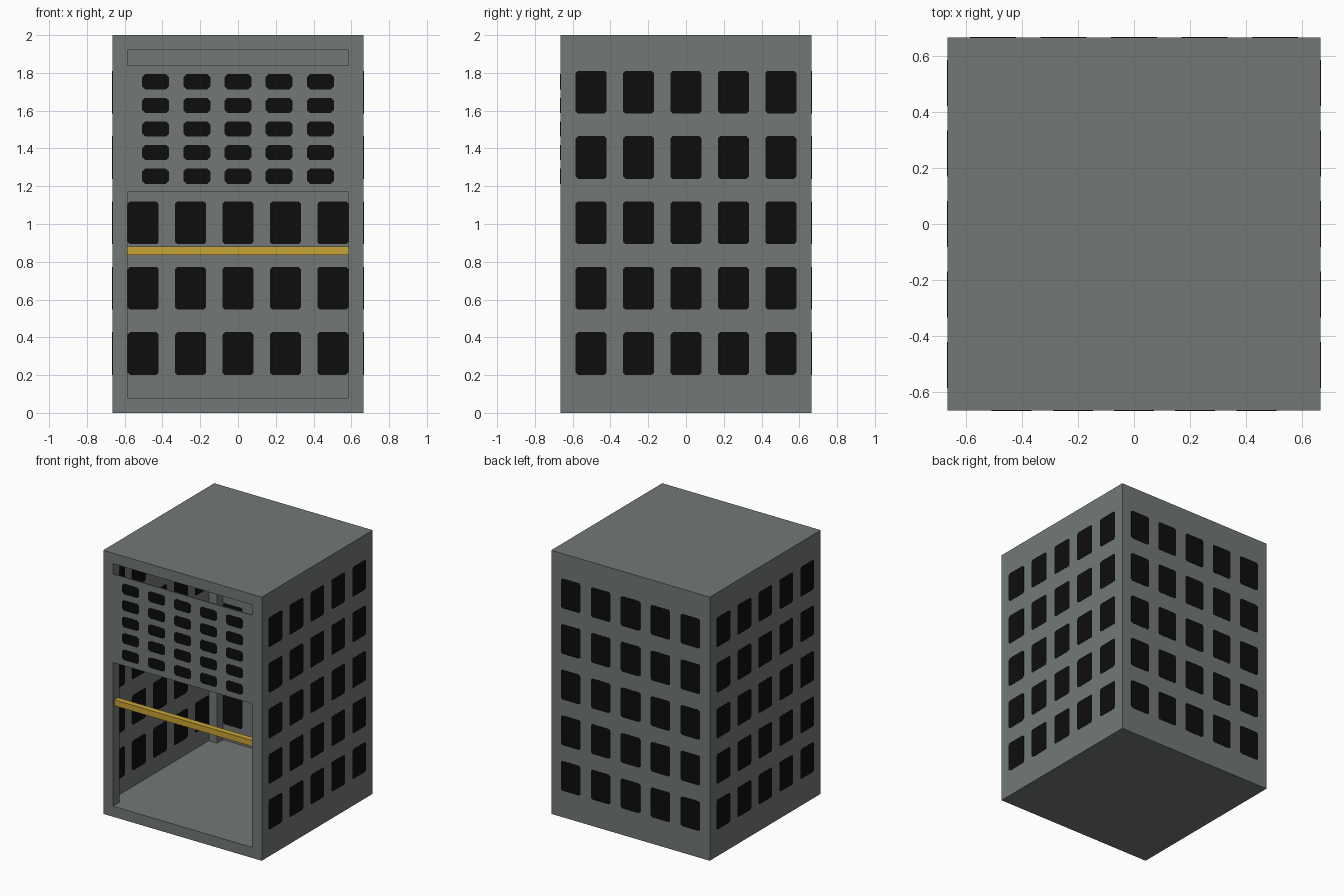
import bpy, bmesh
from mathutils import Matrix, Vector
from math import pi

cube = bpy.data.objects.get("Cube")
if cube:
    bpy.data.objects.remove(cube, do_unlink=True)

R = 0.665      # outer half width
I = 0.585      # inner half width, between the posts
H = 2.0        # height
T = 0.08       # post and slab thickness
SKIN = 0.01    # wall panel thickness


def material(name, rgb):
    m = bpy.data.materials.new(name)
    m.use_nodes = True
    col = (*rgb, 1)
    m.diffuse_color = col
    bsdf = next(n for n in m.node_tree.nodes if n.type == 'BSDF_PRINCIPLED')
    bsdf.inputs["Base Color"].default_value = col
    return m


CONCRETE = material("concrete grey", (0.168, 0.191, 0.184))
BLACK = material("window black", (0.004, 0.004, 0.004))
YELLOW = material("railing yellow", (0.584, 0.366, 0.036))


def finish(name, bm, mat):
    bmesh.ops.recalc_face_normals(bm, faces=bm.faces)
    me = bpy.data.meshes.new(name)
    bm.to_mesh(me)
    bm.free()
    me.materials.append(mat)
    ob = bpy.data.objects.new(name, me)
    bpy.context.collection.objects.link(ob)
    return ob


def box(name, lo, hi, mat):
    lo, hi = Vector(lo), Vector(hi)
    bm = bmesh.new()
    bmesh.ops.create_cube(bm, size=1)
    for v in bm.verts:
        v.co = (lo + hi) / 2 + Vector(a * b for a, b in zip(v.co, hi - lo))
    return finish(name, bm, mat)


def windows(name, xs, zs, w, h, cut, turn):
    """Grid of thin plates with clipped corners, showing on both faces of a wall panel."""
    bm = bmesh.new()
    a, b = w / 2, h / 2
    outline = [(-a + cut, -b), (a - cut, -b), (a, -b + cut), (a, b - cut),
               (a - cut, b), (-a + cut, b), (-a, b - cut), (-a, -b + cut)]
    for x in xs:
        for z in zs:
            for y in (-R - 0.001, -R + SKIN + 0.001):
                ring = [bm.verts.new((x + p, y, z + q)) for p, q in outline]
                f = bm.faces.new(ring if y < -R else ring[::-1])
                # thicken each plate back into the wall
                ext = bmesh.ops.extrude_face_region(bm, geom=[f])
                back = [g for g in ext["geom"] if isinstance(g, bmesh.types.BMVert)]
                depth = 0.003 if y < -R else -0.003
                bmesh.ops.translate(bm, verts=back, vec=(0, depth, 0))
    bm.transform(Matrix.Rotation(turn, 4, 'Z'))
    return finish(name, bm, BLACK)


# Floor and roof slabs
box("floor_slab", (-R, -R, 0), (R, R, T), CONCRETE)
box("roof_slab", (-R, -R, H - T), (R, R, H), CONCRETE)

# Corner posts
for sx, side in ((-1, "right"), (1, "left")):
    for sy, end in ((-1, "front"), (1, "back")):
        x0, x1 = sorted((sx * I, sx * R))
        y0, y1 = sorted((sy * I, sy * R))
        box(f"{end}_{side}_post", (x0, y0, T), (x1, y1, H - T), CONCRETE)

# Thin walls between the posts
box("back_wall", (-I, R - SKIN, T), (I, R, H - T), CONCRETE)
box("left_wall", (R - SKIN, -I, T), (R, I, H - T), CONCRETE)
box("right_wall", (-R, -I, T), (-R + SKIN, I, H - T), CONCRETE)

# Upper front panel, open above and below
box("front_panel", (-I, -R, 1.17), (I, -R + SKIN, 1.84), CONCRETE)

# Window grids
big_x = [i * 0.251 for i in range(-2, 3)]
big_z = [0.314 + i * 0.346 for i in range(5)]
for name, turn in (("left", pi / 2), ("back", pi), ("right", -pi / 2)):
    windows(name + "_windows", big_x, big_z, 0.164, 0.226, 0.012, turn)
small_x = [i * 0.218 for i in range(-2, 3)]
small_z = [1.253 + i * 0.125 for i in range(5)]
windows("front_windows", small_x, small_z, 0.143, 0.08, 0.016, 0)

# Railing across the front opening
box("front_railing", (-I, -0.647, 0.835), (I, -0.603, 0.88), YELLOW)
